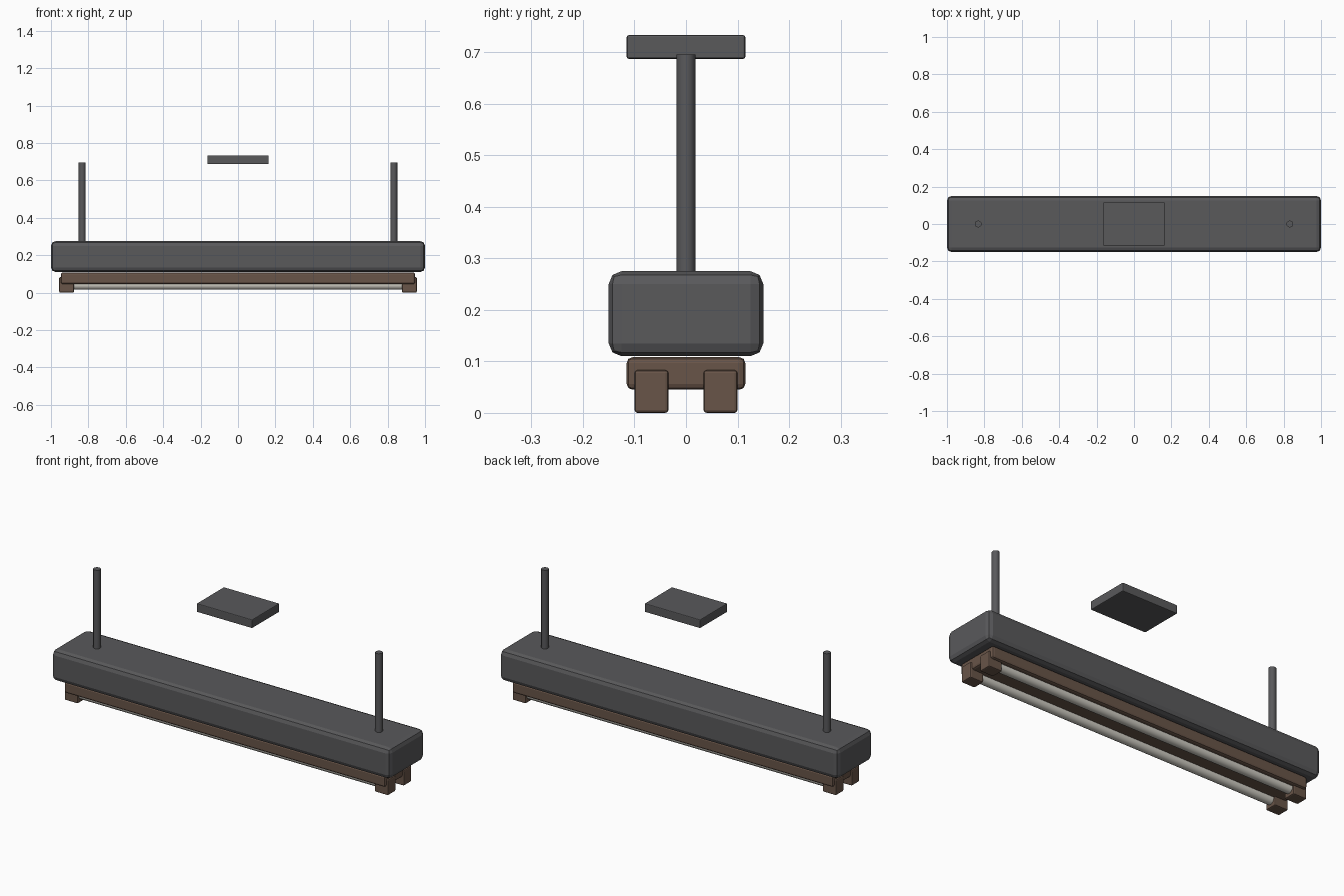
import bpy
import math

if "Cube" in bpy.data.objects:
    bpy.data.objects.remove(bpy.data.objects["Cube"])


def material(name, rgb):
    m = bpy.data.materials.new(name)
    m.diffuse_color = (*rgb, 1)
    m.use_nodes = True
    m.node_tree.nodes["Principled BSDF"].inputs["Base Color"].default_value = m.diffuse_color
    return m


DARK = material("dark_metal", (0.10, 0.10, 0.105))
BROWN = material("brown_metal", (0.14, 0.09, 0.065))
GLASS = material("pale_glass", (0.62, 0.60, 0.54))


def box(name, x, y, z, mat, bevel, segments=2):
    """Bevelled box from (min, max) ranges."""
    bpy.ops.mesh.primitive_cube_add(size=1)
    ob = bpy.context.object
    ob.name = name
    ob.location = [(r[0] + r[1]) / 2 for r in (x, y, z)]
    ob.scale = [r[1] - r[0] for r in (x, y, z)]
    bpy.ops.object.transform_apply(location=False, rotation=False, scale=True)
    mod = ob.modifiers.new("bevel", 'BEVEL')
    mod.width = bevel
    mod.segments = segments
    ob.data.materials.append(mat)
    return ob


def rod(name, radius, length, location, mat, sides=12, along_x=False):
    bpy.ops.mesh.primitive_cylinder_add(
        vertices=sides, radius=radius, depth=length, location=location,
        rotation=(0, math.pi / 2 if along_x else 0, 0))
    ob = bpy.context.object
    ob.name = name
    bpy.ops.object.shade_smooth_by_angle(angle=math.radians(35))
    ob.data.materials.append(mat)
    return ob


# Main housing and the reflector tray beneath it
box("housing", (-1, 1), (-0.15, 0.15), (0.11, 0.275), DARK, 0.025)
box("reflector_tray", (-0.947, 0.947), (-0.115, 0.115), (0.045, 0.108), BROWN, 0.011)

# Ceiling plate
box("ceiling_plate", (-0.164, 0.164), (-0.115, 0.115), (0.687, 0.733), DARK, 0.004)

# Suspension rods
for side, sx in (("left", -1), ("right", 1)):
    rod(f"{side}_suspension_rod", 0.0185, 0.435, (sx * 0.833, 0, 0.4775), DARK)

# Tubes with a socket at each end
for row, sy in (("front", -1), ("back", 1)):
    y = sy * 0.067
    rod(f"{row}_tube", 0.025, 1.80, (0, y, 0.04), GLASS, sides=16, along_x=True)
    for side, sx in (("left", -1), ("right", 1)):
        x = sorted((sx * 0.877, sx * 0.956))
        box(f"{row}_{side}_socket", x, (y - 0.033, y + 0.033),
            (0.0, 0.083), BROWN, 0.006)
